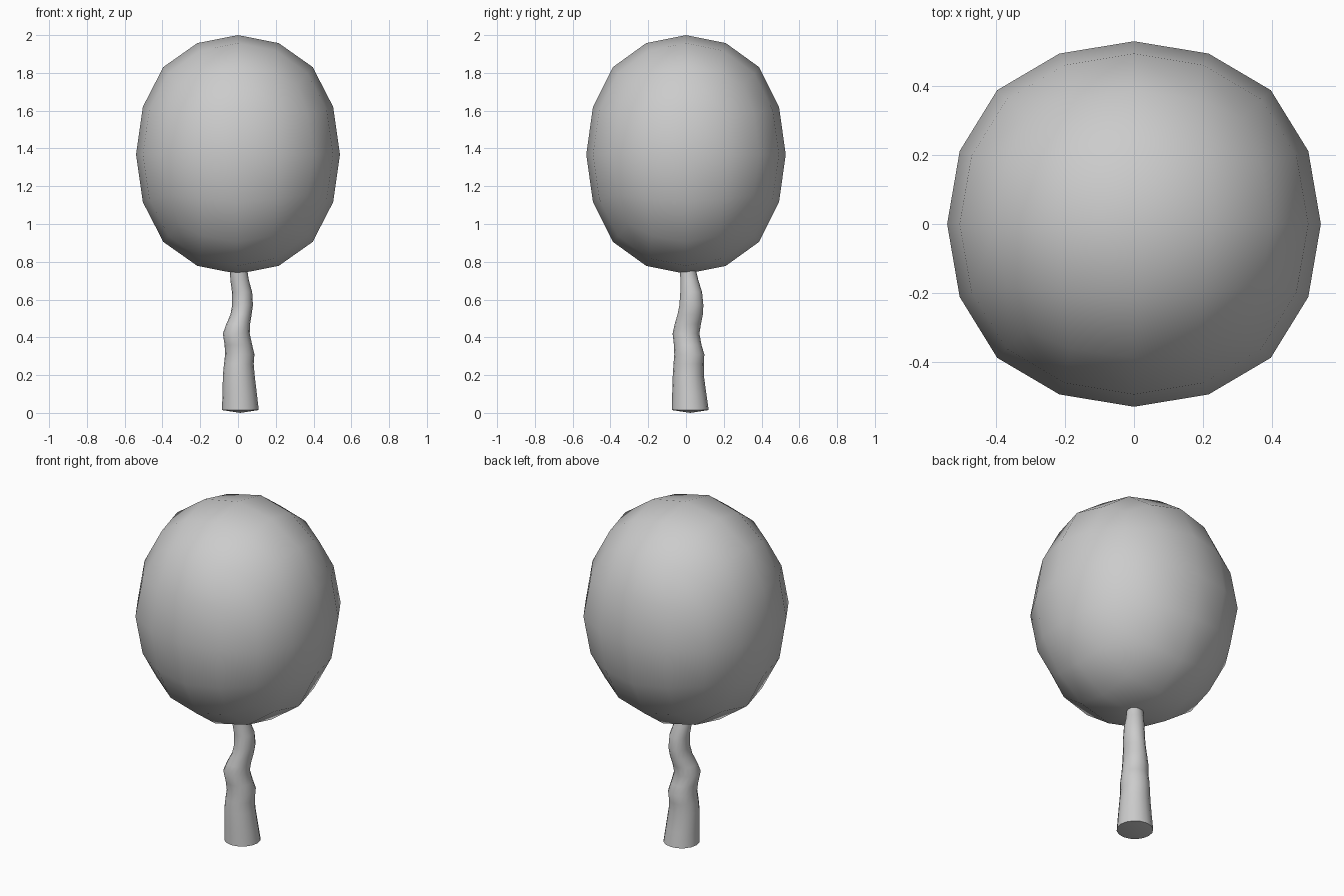
import bpy, bmesh, math

if "Cube" in bpy.data.objects:
    bpy.data.objects.remove(bpy.data.objects["Cube"])

# Canopy: a cube subdivided twice, stretched into a tall rounded crown
bpy.ops.mesh.primitive_cube_add(size=2)
canopy = bpy.context.object
canopy.name = "canopy"
sub = canopy.modifiers.new("round", 'SUBSURF')
sub.levels = sub.render_levels = 2
sub.use_limit_surface = False
bpy.ops.object.modifier_apply(modifier=sub.name)
half = (0.54, 0.528, 0.632)
ext = [max(v.co[i] for v in canopy.data.vertices) for i in range(3)]
for v in canopy.data.vertices:
    for i in range(3):
        v.co[i] *= half[i] / ext[i]
    v.co.z += 1.368
bpy.ops.object.shade_smooth()

# Trunk: crooked tube; each row is z, left, right, front, back
rows = [
    (0.015, -.085, .110, -.075, .120),
    (0.10, -.082, .100, -.073, .108),
    (0.20, -.080, .088, -.070, .094),
    (0.26, -.074, .083, -.066, .095),
    (0.31, -.068, .087, -.062, .097),
    (0.36, -.071, .075, -.064, .082),
    (0.42, -.080, .062, -.071, .071),
    (0.47, -.062, .064, -.060, .079),
    (0.52, -.040, .072, -.045, .089),
    (0.57, -.031, .079, -.035, .092),
    (0.64, -.032, .075, -.030, .085),
    (0.70, -.040, .058, -.030, .066),
    (0.75, -.043, .050, -.031, .054),
    (0.85, -.040, .045, -.033, .045),
]
N = 16
bm = bmesh.new()
rings = []
for z, l, r, f, b in rows:
    ring = []
    for k in range(N):
        a = 2 * math.pi * k / N
        ring.append(bm.verts.new(((l + r) / 2 + (r - l) / 2 * math.cos(a),
                                  (f + b) / 2 + (b - f) / 2 * math.sin(a), z)))
    rings.append(ring)
for lo, hi in zip(rings, rings[1:]):
    for k in range(N):
        j = (k + 1) % N
        bm.faces.new((lo[k], lo[j], hi[j], hi[k]))
# Slightly bulged foot and closed top
foot = bm.verts.new((0.012, 0.022, 0))
for k in range(N):
    bm.faces.new((rings[0][(k + 1) % N], rings[0][k], foot))
bm.faces.new(rings[-1])
bmesh.ops.recalc_face_normals(bm, faces=bm.faces)
mesh = bpy.data.meshes.new("trunk")
bm.to_mesh(mesh)
bm.free()
trunk = bpy.data.objects.new("trunk", mesh)
bpy.context.collection.objects.link(trunk)
bpy.ops.object.select_all(action='DESELECT')
trunk.select_set(True)
bpy.context.view_layer.objects.active = trunk
bpy.ops.object.shade_smooth_by_angle(angle=math.radians(50))
